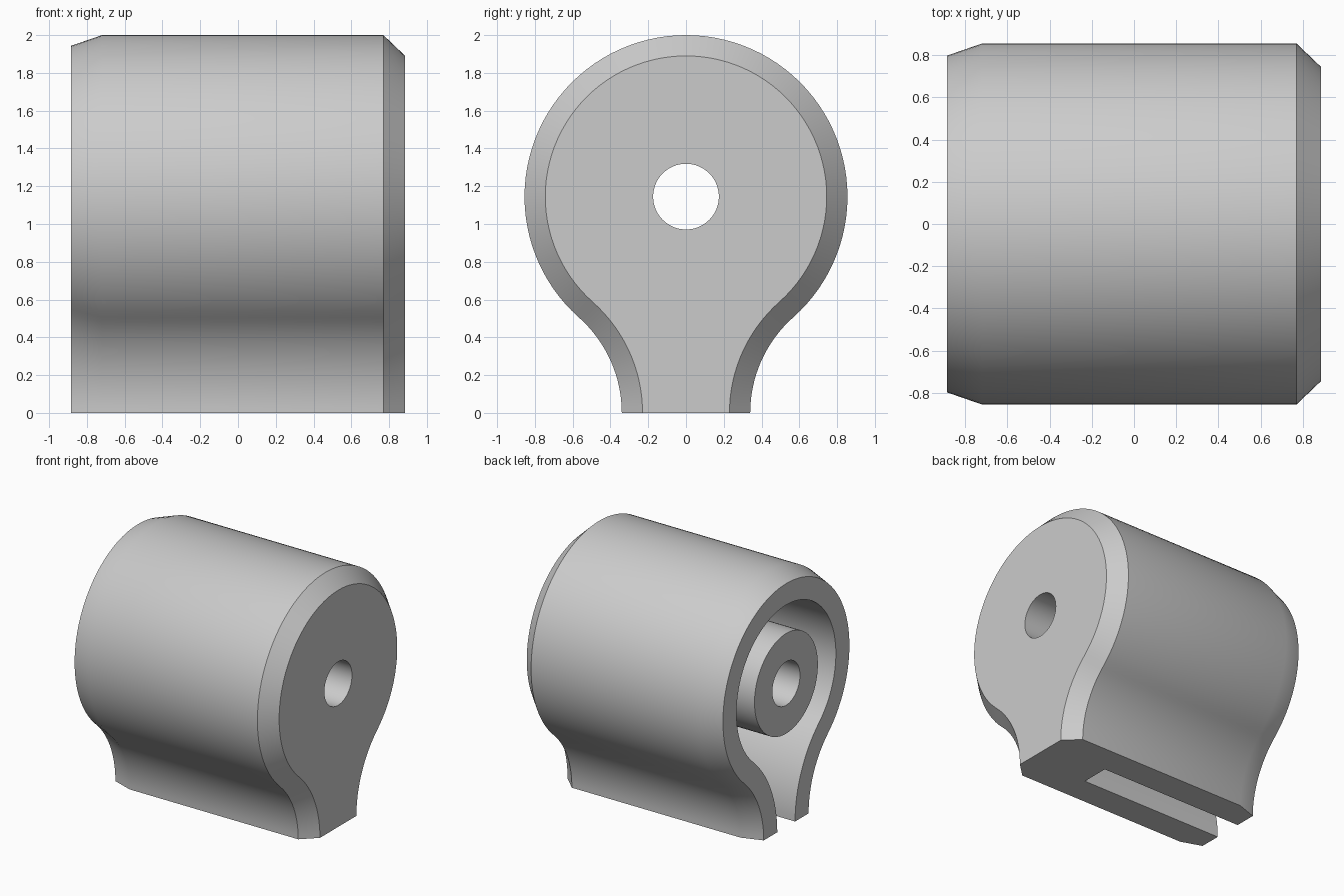
import bpy, bmesh
from math import sin, cos, pi, atan2, radians

cube = bpy.data.objects.get("Cube")
if cube:
    bpy.data.objects.remove(cube, do_unlink=True)

AXIS_Z = 1.145      # height of the bore axis
BARREL_R = 0.855    # round head
FOOT_Y = 0.34       # half width of the foot
FLARE_R = 0.675     # concave flare between head and foot
OPEN_X, CLOSED_X = -0.885, 0.885
CAVITY_END = 0.37

grey = bpy.data.materials.new("light grey")
grey.use_nodes = True
colour = (0.6, 0.6, 0.6, 1)
grey.diffuse_color = colour
grey.node_tree.nodes["Principled BSDF"].inputs["Base Color"].default_value = colour


def outline(inset, drop=0):
    """Keyhole outline moved inwards by inset, its foot lengthened by drop."""
    flare_y = FOOT_Y + FLARE_R
    tilt = atan2(AXIS_Z, flare_y)
    r, flare = BARREL_R - inset, FLARE_R + inset
    half = [(FOOT_Y - inset, -drop)] if drop else []
    for i in range(16):
        a = tilt * i / 16
        half.append((flare_y - flare * cos(a), flare * sin(a)))
    for i in range(40):
        a = -tilt + (pi / 2 + tilt) * i / 40
        half.append((r * cos(a), AXIS_Z + r * sin(a)))
    return half + [(0, AXIS_Z + r)] + [(-y, z) for y, z in reversed(half)]


def circle(r, n=64):
    return [(r * cos(2 * pi * i / n), AXIS_Z + r * sin(2 * pi * i / n)) for i in range(n)]


def loft(name, sections):
    """Closed solid through outlines placed along x."""
    bm = bmesh.new()
    loops = [[bm.verts.new((x, y, z)) for y, z in pts] for x, pts in sections]
    for a, b in zip(loops, loops[1:]):
        for i in range(len(a)):
            j = (i + 1) % len(a)
            bm.faces.new((a[i], a[j], b[j], b[i]))
    bm.faces.new(loops[0])
    bm.faces.new(loops[-1])
    bmesh.ops.recalc_face_normals(bm, faces=bm.faces)
    mesh = bpy.data.meshes.new(name)
    bm.to_mesh(mesh)
    bm.free()
    mesh.materials.append(grey)
    obj = bpy.data.objects.new(name, mesh)
    bpy.context.collection.objects.link(obj)
    return obj


def combine(target, tool, operation):
    mod = target.modifiers.new(operation.lower(), "BOOLEAN")
    mod.operation, mod.object, mod.solver = operation, tool, "EXACT"
    bpy.ops.object.modifier_apply(modifier=mod.name)
    bpy.data.objects.remove(tool, do_unlink=True)


# Housing with a steep chamfer at the closed end and a shallow one at the open end
housing = loft("housing", [
    (CLOSED_X, outline(0.11)), (0.77, outline(0)),
    (-0.72, outline(0)), (OPEN_X, outline(0.057))])
bpy.ops.object.select_all(action="DESELECT")
bpy.context.view_layer.objects.active = housing
housing.select_set(True)

# Cavity, which runs out through the foot as a slot
cavity = outline(0.228, 0.2)
combine(housing, loft("cavity_cutter", [(OPEN_X - 0.2, cavity), (CAVITY_END, cavity)]), "DIFFERENCE")

# Central hub, flush with the open end
combine(housing, loft("hub", [(OPEN_X, circle(0.4)), (CAVITY_END + 0.2, circle(0.4))]), "UNION")

# Bore through the whole length
combine(housing, loft("bore_cutter", [(-1.2, circle(0.174)), (1.2, circle(0.174))]), "DIFFERENCE")

bpy.ops.object.shade_smooth_by_angle(angle=radians(30))
